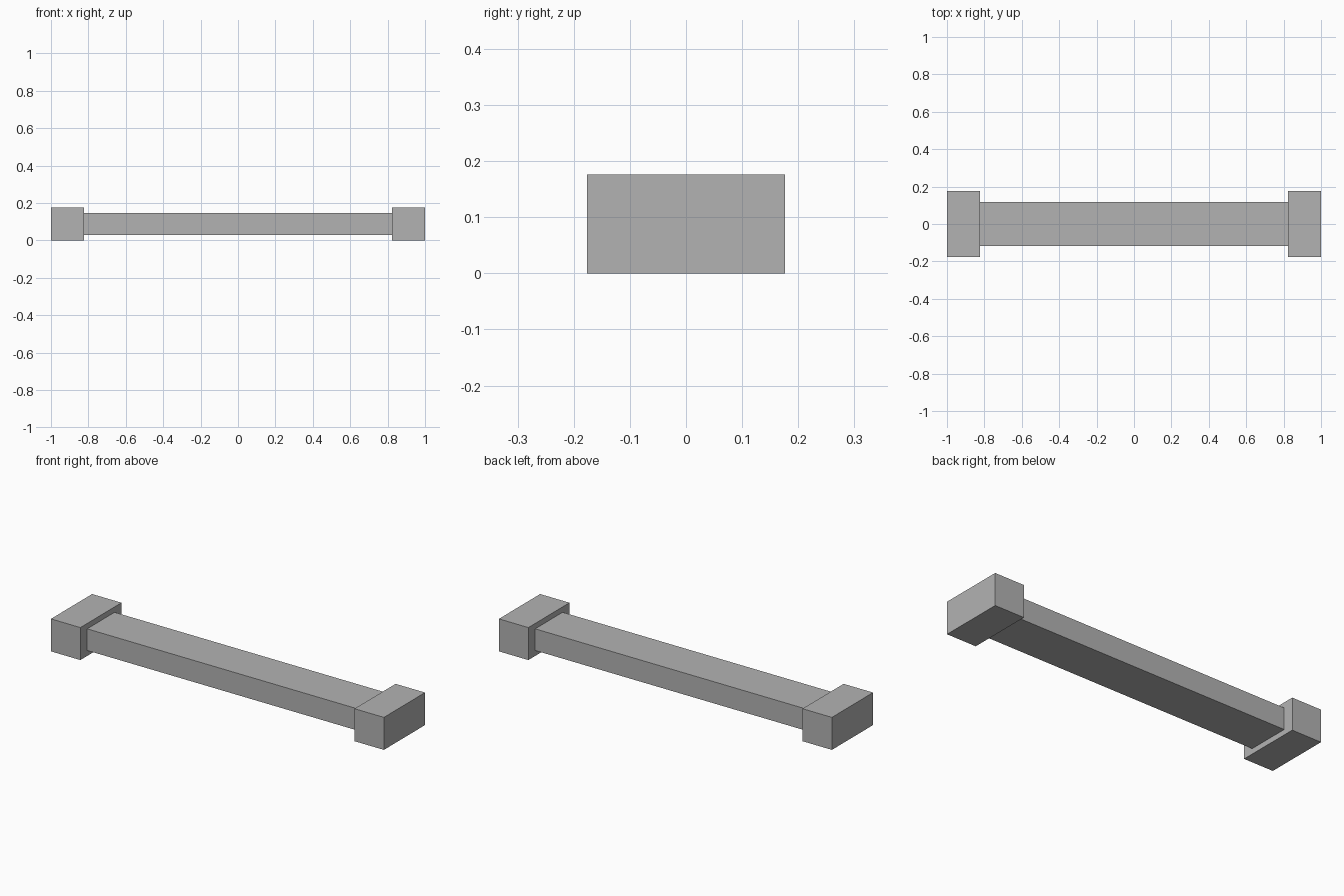
import bpy

if "Cube" in bpy.data.objects:
    bpy.data.objects.remove(bpy.data.objects["Cube"])

U = 2 / 17  # the model is 17 units long

grey = bpy.data.materials.new("plain_grey")
grey.diffuse_color = (0.45, 0.45, 0.45, 1)
grey.use_nodes = True
grey.node_tree.nodes["Principled BSDF"].inputs["Base Color"].default_value = grey.diffuse_color


def box(name, size, location):
    bpy.ops.mesh.primitive_cube_add(size=1, location=location)
    ob = bpy.context.object
    ob.name = name
    ob.scale = size
    bpy.ops.object.transform_apply(location=False, rotation=False, scale=True)
    ob.data.materials.append(grey)
    return ob


# Long flat bar, raised slightly off the ground
box("crossbar", (14 * U, 2 * U, U), (0, 0, 0.75 * U))

# Matching end blocks
for side, x in (("left", -1), ("right", 1)):
    box(side + "_end_block", (1.5 * U, 3 * U, 1.5 * U), (x * 7.75 * U, 0, 0.75 * U))
